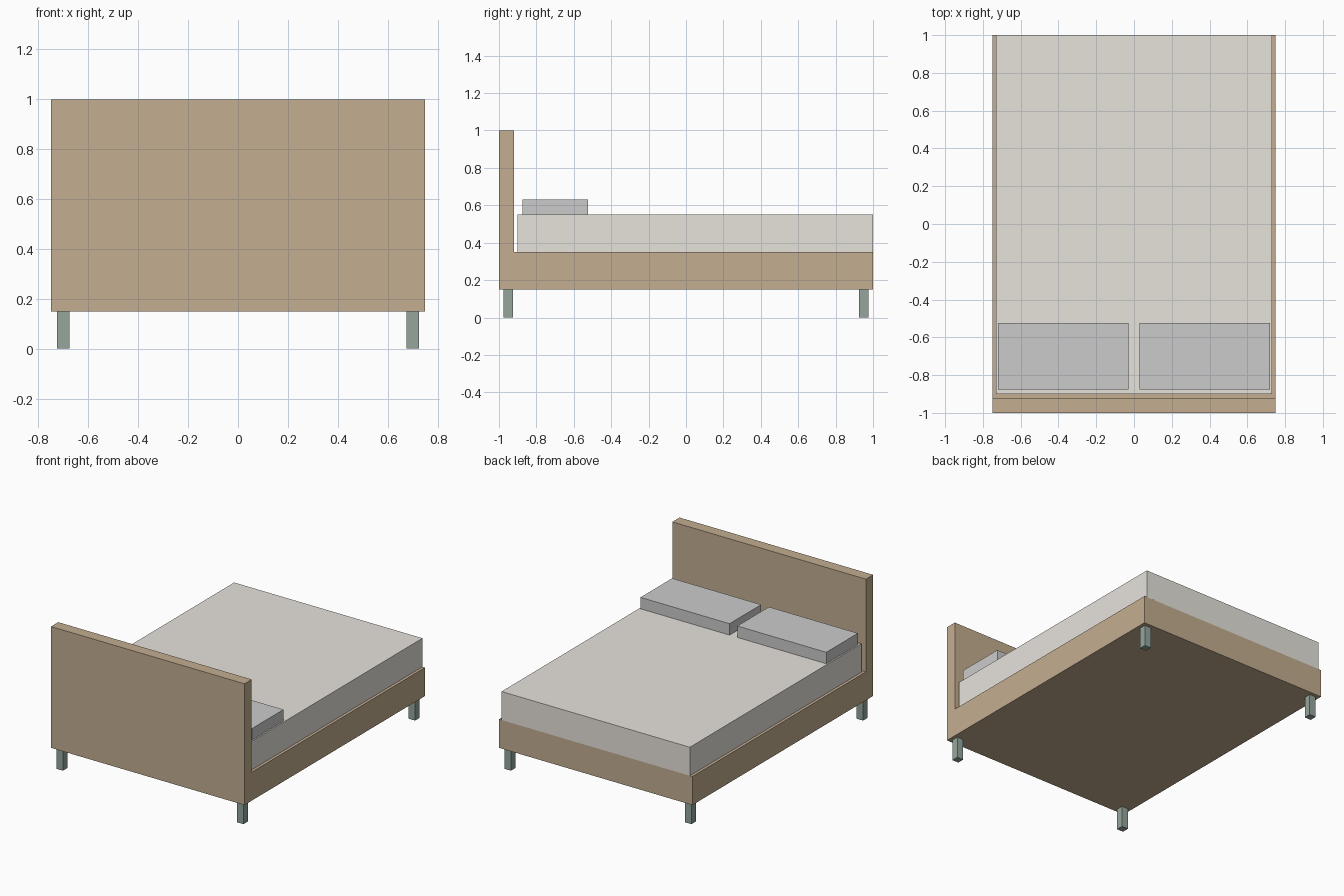
import bpy, bmesh

if "Cube" in bpy.data.objects:
    bpy.data.objects.remove(bpy.data.objects["Cube"])


def material(name, color):
    mat = bpy.data.materials.new(name)
    mat.diffuse_color = (*color, 1)
    mat.use_nodes = True
    mat.node_tree.nodes["Principled BSDF"].inputs["Base Color"].default_value = mat.diffuse_color
    return mat


def add_object(name, bm, mat=None):
    bmesh.ops.recalc_face_normals(bm, faces=bm.faces)
    mesh = bpy.data.meshes.new(name)
    bm.to_mesh(mesh)
    bm.free()
    if mat:
        mesh.materials.append(mat)
    obj = bpy.data.objects.new(name, mesh)
    bpy.context.collection.objects.link(obj)
    return obj


def box(name, x, y, z, mat=None):
    """Box spanning the given (min, max) ranges."""
    bm = bmesh.new()
    bmesh.ops.create_cube(bm, size=1)
    for v in bm.verts:
        v.co = [sum(r) / 2 + c * (r[1] - r[0]) for r, c in zip((x, y, z), v.co)]
    return add_object(name, bm, mat)


wood = material("wood", (0.55, 0.42, 0.28))
linen = material("linen", (0.80, 0.77, 0.72))
dark_green = material("dark_green", (0.30, 0.38, 0.33))

# Frame and headboard: one L-shaped side profile extruded across the width
profile = [(-1, 0.15), (1, 0.15), (1, 0.35), (-0.92, 0.35), (-0.92, 1), (-1, 1)]
bm = bmesh.new()
side = bm.faces.new([bm.verts.new((-0.75, y, z)) for y, z in profile])
extruded = bmesh.ops.extrude_face_region(bm, geom=[side], use_keep_orig=True)
moved = [g for g in extruded["geom"] if isinstance(g, bmesh.types.BMVert)]
bmesh.ops.translate(bm, verts=moved, vec=(1.5, 0, 0))
add_object("bed_frame", bm, wood)

# Mattress
box("mattress", (-0.73, 0.73), (-0.9, 1), (0.35, 0.55), linen)

# Pillows and legs, mirrored left and right
for label, s in (("left", -1), ("right", 1)):
    box(f"{label}_pillow", sorted((s * 0.03, s * 0.72)), (-0.875, -0.525), (0.55, 0.63))
    for end, y in (("head", -0.95), ("foot", 0.95)):
        box(f"{label}_{end}_leg", sorted((s * 0.675, s * 0.725)),
            (y - 0.025, y + 0.025), (0, 0.15), dark_green)
